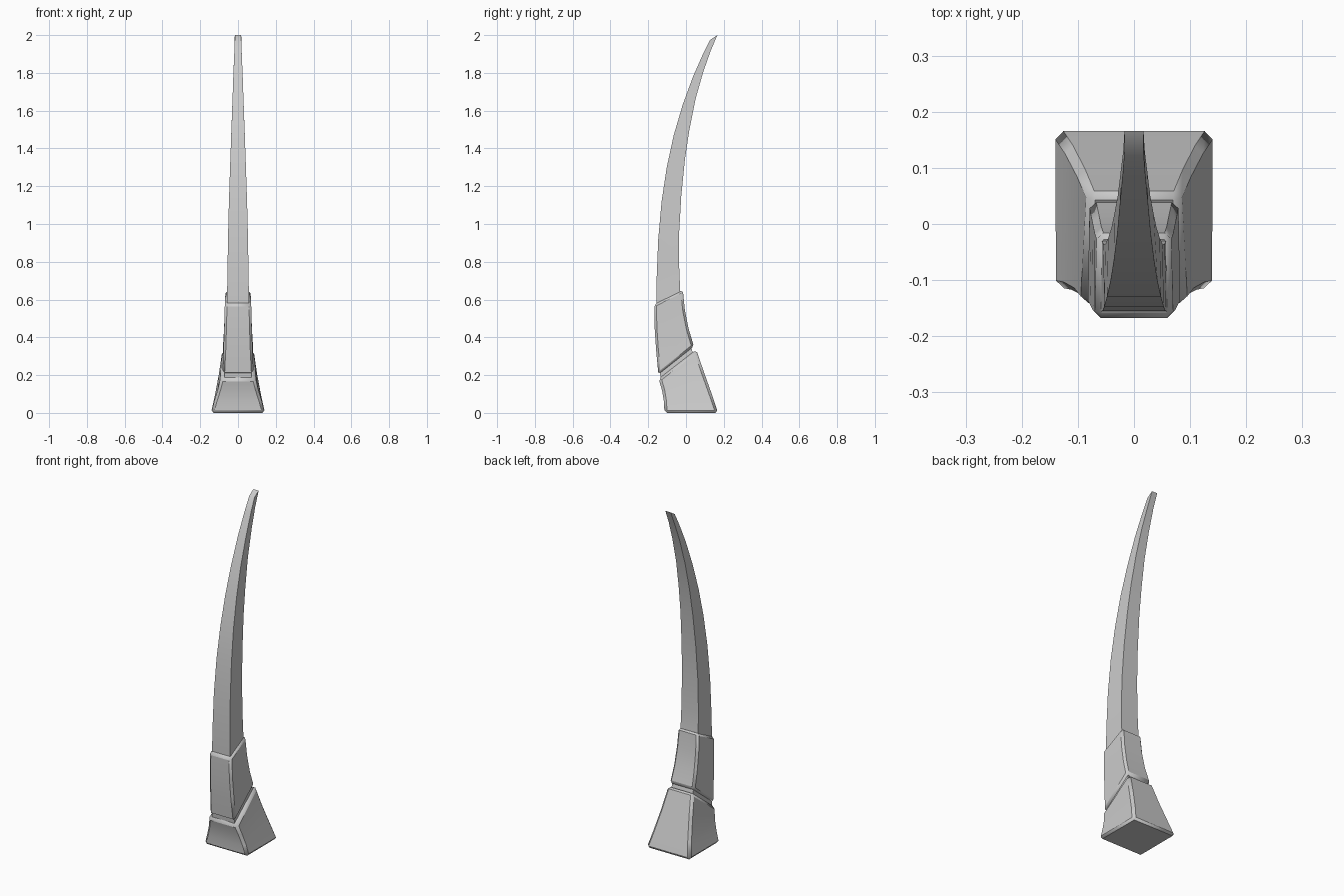
import bpy, bmesh, math


def loft(name, sections, bevel=0.0):
    """Loft four-sided rings: (front y, front z, back y, back z, front half-width, back half-width)."""
    bm = bmesh.new()
    rings = []
    for yf, zf, yb, zb, wf, wb in sections:
        pts = [(-wf, yf, zf), (wf, yf, zf), (wb, yb, zb), (-wb, yb, zb)]
        rings.append([bm.verts.new(p) for p in pts])
    for a, b in zip(rings, rings[1:]):
        for i in range(4):
            j = (i + 1) % 4
            bm.faces.new((a[i], a[j], b[j], b[i]))
    bm.faces.new(rings[0][::-1])
    bm.faces.new(rings[-1])
    bmesh.ops.recalc_face_normals(bm, faces=bm.faces)
    mesh = bpy.data.meshes.new(name)
    bm.to_mesh(mesh)
    bm.free()
    ob = bpy.data.objects.new(name, mesh)
    bpy.context.collection.objects.link(ob)
    if bevel:
        mod = ob.modifiers.new("edge_chamfer", 'BEVEL')
        mod.width = bevel
        mod.segments = 1
        mod.limit_method = 'ANGLE'
        mod.angle_limit = math.radians(40)
    bpy.ops.object.select_all(action='DESELECT')
    bpy.context.view_layer.objects.active = ob
    ob.select_set(True)
    bpy.ops.object.shade_smooth_by_angle(angle=math.radians(30))
    return ob


# Flared foot with a slanted top
loft("base", [
    (-0.114, 0.000, 0.170, 0.000, 0.143, 0.143),
    (-0.117, 0.060, 0.140, 0.090, 0.126, 0.123),
    (-0.127, 0.120, 0.097, 0.210, 0.107, 0.101),
    (-0.145, 0.180, 0.054, 0.335, 0.092, 0.083),
], 0.014)

# Collar above the slanted gap
loft("collar", [
    (-0.146, 0.203, 0.042, 0.352, 0.083, 0.080),
    (-0.158, 0.330, 0.014, 0.445, 0.077, 0.074),
    (-0.166, 0.450, -0.006, 0.545, 0.073, 0.070),
    (-0.168, 0.575, -0.017, 0.652, 0.070, 0.066),
], 0.012)

# Curved blade, running down through the collar and gap
loft("blade", [
    (-0.132, 0.160, 0.038, 0.310, 0.074, 0.070),
    (-0.150, 0.330, 0.004, 0.440, 0.066, 0.064),
    (-0.156, 0.560, -0.030, 0.630, 0.059, 0.057),
    (-0.155, 0.720, -0.036, 0.770, 0.056, 0.055),
    (-0.147, 0.920, -0.036, 0.960, 0.053, 0.051),
    (-0.129, 1.120, -0.025, 1.150, 0.048, 0.046),
    (-0.102, 1.300, -0.006, 1.340, 0.042, 0.040),
    (-0.065, 1.470, 0.018, 1.500, 0.036, 0.035),
    (-0.018, 1.630, 0.050, 1.660, 0.030, 0.029),
    (0.037, 1.780, 0.091, 1.805, 0.025, 0.024),
    (0.090, 1.900, 0.132, 1.920, 0.020, 0.019),
    (0.128, 1.975, 0.166, 2.000, 0.017, 0.017),
])
